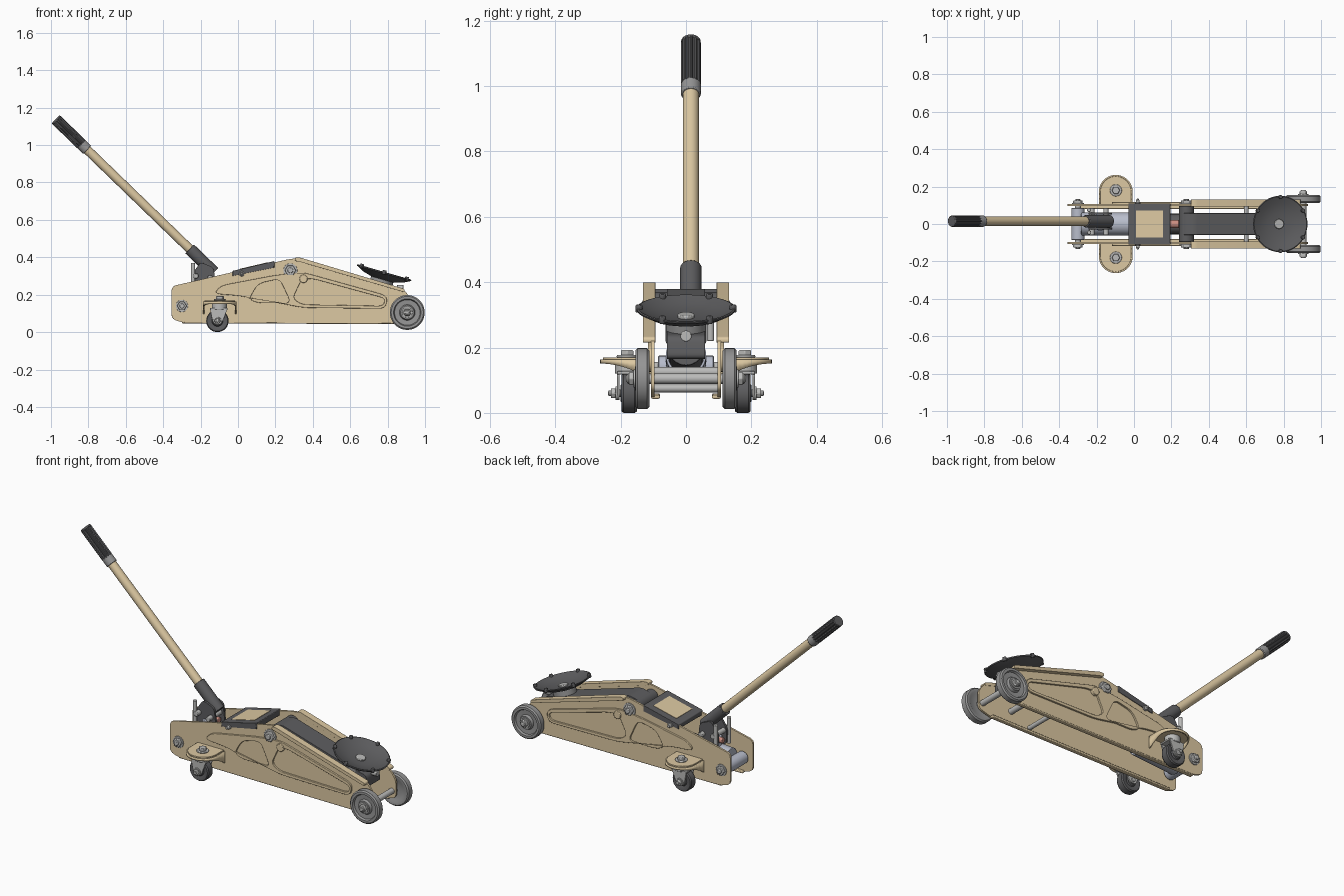
import bpy, bmesh, math
from mathutils import Vector, Matrix

if "Cube" in bpy.data.objects:
    bpy.data.objects.remove(bpy.data.objects["Cube"])


def material(name, rgb):
    m = bpy.data.materials.new(name)
    m.diffuse_color = (*rgb, 1)
    m.use_nodes = True
    m.node_tree.nodes["Principled BSDF"].inputs["Base Color"].default_value = m.diffuse_color
    return m


CREAM = material("cream_paint", (0.72, 0.58, 0.36))
DARK = material("dark_grey", (0.11, 0.11, 0.115))
STEEL = material("steel", (0.5, 0.5, 0.49))
WHEEL = material("wheel_grey", (0.3, 0.3, 0.3))
BLUE = material("blue_grey", (0.48, 0.51, 0.6))
PINK = material("dull_red", (0.6, 0.27, 0.22))


def finish(name, bm, mat, mirror=False, bevel=0, solid=0):
    if not solid:
        bmesh.ops.recalc_face_normals(bm, faces=bm.faces)
    me = bpy.data.meshes.new(name)
    bm.to_mesh(me)
    bm.free()
    ob = bpy.data.objects.new(name, me)
    bpy.context.collection.objects.link(ob)
    me.materials.append(mat)
    if solid:
        ob.modifiers.new("solid", 'SOLIDIFY').thickness = solid
    if bevel:
        b = ob.modifiers.new("bevel", 'BEVEL')
        b.width, b.segments, b.limit_method = bevel, 2, 'ANGLE'
        b.angle_limit = math.radians(40)
    if mirror:
        ob.modifiers.new("mirror", 'MIRROR').use_axis = (False, True, False)
    bpy.ops.object.select_all(action='DESELECT')
    ob.select_set(True)
    bpy.context.view_layer.objects.active = ob
    bpy.ops.object.shade_smooth_by_angle(angle=math.radians(35))
    return ob


def rounded(pts, r, n=5):
    out = []
    for i, p in enumerate(pts):
        p, a, b = Vector(p), Vector(pts[i - 1]), Vector(pts[(i + 1) % len(pts)])
        s = p + (a - p).normalized() * min(r, (a - p).length * 0.45)
        e = p + (b - p).normalized() * min(r, (b - p).length * 0.45)
        for k in range(n + 1):
            t = k / n
            out.append(s * (1 - t) ** 2 + p * 2 * t * (1 - t) + e * t * t)
    return out


def prism(name, loops, lo, hi, mat, plane='xz', bevel=0, mirror=False):
    """Closed outlines (the later ones are holes) extruded from lo to hi."""
    bm = bmesh.new()
    for loop in loops:
        vs = [bm.verts.new((p[0], lo, p[1]) if plane == 'xz' else (p[0], p[1], lo)) for p in loop]
        for i in range(len(vs)):
            bm.edges.new((vs[i - 1], vs[i]))
    bmesh.ops.triangle_fill(bm, use_beauty=True, use_dissolve=False, edges=bm.edges[:])
    ext = bmesh.ops.extrude_face_region(bm, geom=bm.faces[:], use_keep_orig=True)
    move = (0, hi - lo, 0) if plane == 'xz' else (0, 0, hi - lo)
    bmesh.ops.translate(bm, vec=move, verts=[g for g in ext['geom'] if isinstance(g, bmesh.types.BMVert)])
    return finish(name, bm, mat, mirror, bevel)


def lathe(name, profile, origin, axis, mat, n=32, mirror=False, flute=0, bevel=0):
    """Revolve (radius, height) points around an axis through origin."""
    bm = bmesh.new()
    rows = []
    for r, h in profile:
        rows.append([])
        for i in range(n):
            rr = r * (1 - flute * (i % 4 > 1))
            a = 2 * math.pi * i / n
            rows[-1].append(bm.verts.new((rr * math.cos(a), rr * math.sin(a), h)))
    for p, q in zip(rows, rows[1:]):
        for i in range(n):
            bm.faces.new((p[i - 1], p[i], q[i], q[i - 1]))
    bmesh.ops.remove_doubles(bm, verts=bm.verts[:], dist=1e-5)
    rot = Vector(axis).to_track_quat('Z', 'Y').to_matrix().to_4x4()
    bm.transform(Matrix.Translation(origin) @ rot)
    return finish(name, bm, mat, mirror, bevel)


def rod(name, a, b, r, mat, n=24, mirror=False, flute=0, bevel=0.003):
    d = Vector(b) - Vector(a)
    return lathe(name, [(0, 0), (r, 0), (r, d.length), (0, d.length)], a, d, mat, n, mirror, flute, bevel)


def bolt(name, x, y, z, r=0.026):
    rod(name + "_washer", (x, y, z), (x, y + 0.006, z), r * 1.25, STEEL, 24, True, 0, 0.001)
    rod(name + "_head", (x, y + 0.005, z), (x, y + 0.02, z), r, STEEL, 6, True)
    rod(name + "_stud", (x, y + 0.015, z), (x, y + 0.028, z), r * 0.5, STEEL, 16, True)


# Side plates with flanges and stamped panels
plate = rounded([(-.355, .07), (-.355, .245), (.27, .39), (.32, .395), (.89, .225),
                 (.93, .17), (.93, .07), (.85, .047), (-.3, .052)], .025)
prism("side_plate", [plate], .096, .107, CREAM, bevel=.002, mirror=True)
outer = rounded([(-.13, .205), (-.09, .25), (.2, .305), (.35, .32), (.8, .195), (.79, .125), (.35, .13), (.0, .195)], .04)
hole_a = rounded([(.07, .175), (.12, .26), (.235, .285), (.295, .155), (.12, .155)], .035)
hole_b = rounded([(.28, .18), (.33, .285), (.39, .285), (.775, .18), (.765, .14), (.33, .148)], .03)
hole_b = [p + Vector((.012, 0)) for p in hole_b]
hole_a = [p - Vector((.012, 0)) for p in hole_a]
prism("stamped_panel", [outer, hole_a, hole_b], .105, .117, CREAM, bevel=.005, mirror=True)
prism("slope_flange", [rounded([(.305, .399), (.33, .399), (.89, .231), (.89, .213), (.33, .376), (.305, .38)], .01)],
      .094, .132, CREAM, bevel=.006, mirror=True)
prism("bottom_flange", [[(-.3, .047), (.85, .043), (.85, .055), (-.3, .06)]], .08, .106, CREAM, bevel=.004, mirror=True)
rod("plate_boss", (.35, .1, .285), (.35, .124, .285), .022, CREAM, 24, True)
bolt("arm_pivot_bolt", .28, .106, .33, .03)
bolt("rear_bolt", -.3, .106, .14)
bolt("cover_bolt", .02, .108, .312, .011)

# Cross tubes
rod("rear_cross_tube", (-.3, -.085, .14), (-.3, .085, .14), .035, BLUE)
rod("rear_cross_bolt", (-.3, -.11, .14), (-.3, .11, .14), .016, STEEL)
rod("front_axle", (.905, -.18, .105), (.905, .18, .105), .016, STEEL)
rod("front_cross_rod", (.72, -.1, .125), (.72, .1, .125), .016, STEEL)
rod("lower_cross_rod", (.6, -.1, .075), (.6, .1, .075), .012, STEEL)

# Front wheels
lathe("front_wheel", [(.02, .118), (.06, .118), (.07, .112), (.086, .112), (.093, .119), (.093, .148),
                      (.086, .155), (.073, .155), (.068, .144), (.042, .142), (.036, .156), (.016, .156)],
      (.905, 0, .105), (0, 1, 0), WHEEL, 48, True)
bolt("wheel_nut", .905, .155, .105, .022)

# Rear caster wings with a curved skirt
cx, cr = -.0975, .0825
arc = [(cx + cr * math.cos(math.pi * i / 20), .172 + cr * math.sin(math.pi * i / 20)) for i in range(21)]
wing = [(cx + cr, .1)] + arc + [(cx - cr, .1)]
prism("caster_wing", [wing], .156, .17, CREAM, 'xy', .005, True)
bm = bmesh.new()
path = [(cx + cr, y) for y in (.1, .12, .145)] + arc + [(cx - cr, y) for y in (.145, .12, .1)]
top = [bm.verts.new((x, y, .163)) for x, y in path]
low = [bm.verts.new((x, y, .163 - .012 - .06 * (1 - (y - .1) / .155) ** 2)) for x, y in path]
for i in range(len(path) - 1):
    bm.faces.new((top[i], top[i + 1], low[i + 1], low[i]))
finish("caster_skirt", bm, CREAM, True, 0, .008)

# Casters
rod("caster_swivel", (-.1, .178, .12), (-.1, .178, .158), .04, STEEL, 32, True)
rod("caster_swivel_washer", (-.097, .18, .169), (-.097, .18, .177), .032, STEEL, 32, True)
rod("caster_swivel_nut", (-.097, .18, .175), (-.097, .18, .192), .022, STEEL, 6, True)
fork = rounded([(-.15, .128), (-.055, .128), (-.075, .075), (-.09, .04), (-.13, .04), (-.14, .075)], .02)
for tag, y in (("inner", .137), ("outer", .203)):
    prism("caster_fork_" + tag, [fork], y, y + .008, STEEL, bevel=.002, mirror=True)
prism("caster_fork_top", [[(-.15, .118), (-.055, .118), (-.055, .128), (-.15, .128)]], .137, .211, STEEL, bevel=.002, mirror=True)
lathe("caster_wheel", [(0, .15), (.025, .15), (.03, .155), (.045, .15), (.055, .15), (.06, .157), (.06, .191),
                       (.055, .198), (.045, .198), (.03, .193), (.025, .2), (0, .2)],
      (-.11, 0, .06), (0, 1, 0), DARK, 40, True)
rod("caster_axle", (-.11, .132, .06), (-.11, .215, .06), .012, STEEL, 16, True)
bolt("caster_axle_nut", -.11, .21, .06, .017)

# Hydraulic unit
rod("hydraulic_body", (-.28, 0, .155), (-.02, 0, .175), .062, BLUE, 40)
rod("hydraulic_cylinder", (-.03, 0, .175), (.25, 0, .2), .055, DARK, 40)
rod("hydraulic_piston", (.24, 0, .2), (.46, 0, .235), .02, STEEL)
rod("return_rod", (.12, 0, .3), (.24, 0, .3), .022, PINK)
rod("release_rod", (-.25, .02, .26), (-.13, .02, .26), .016, PINK)

# Top cover
prism("top_cover", [[(-.03, .3), (-.03, .327), (.195, .38), (.195, .345)]], -.11, .11, DARK, bevel=.004)
prism("cover_panel", [[(.01, .33), (.01, .3385), (.155, .3725), (.155, .362)]], -.072, .072, CREAM)

# Lift arm
prism("lift_arm", [rounded([(.24, .33), (.26, .368), (.32, .382), (.7, .27), (.85, .235), (.86, .165),
                            (.7, .165), (.35, .265)], .02)], -.058, .058, DARK, bevel=.006)
rod("arm_pivot_tube", (.28, -.096, .33), (.28, .096, .33), .04, DARK, 32)

# Saddle: tilted dish with rim tabs
tilt = math.radians(16)
nrm, centre = Vector((math.sin(tilt), 0, math.cos(tilt))), Vector((.78, 0, .312))
lathe("saddle_dish", [(0, -.034), (.06, -.032), (.11, -.018), (.149, .002), (.151, .008), (.146, .01),
                      (.11, -.006), (.06, -.018), (0, -.02)], centre, nrm, DARK, 64)
u = Vector((math.cos(tilt), 0, -math.sin(tilt)))
for i in range(6):
    a = math.pi * (i + .5) / 3
    p = centre + (u * math.cos(a) + Vector((0, 1, 0)) * math.sin(a)) * .144
    rod(f"saddle_tab_{i}", p - nrm * .004, p + nrm * .019, .011, DARK, 8)
rod("saddle_bolt", centre - nrm * .024, centre - nrm * .01, .026, STEEL)
rod("saddle_post", centre - nrm * .1, centre - nrm * .03, .062, WHEEL, 40)
rod("arm_end_pin", (.85, 0, .235), (.885, 0, .235), .017, STEEL)

# Handle with socket and fluted grip
hy = .015
end, base = Vector((-.975, hy, 1.138)), Vector((-.14, hy, .33))
d = (end - base).normalized()
rod("handle_tube", base, end - d * .02, .0245, CREAM, 32)
rod("handle_socket", base - d * .015, base + d * .165, .033, DARK, 32)
rod("grip_collar", end - d * .235, end - d * .19, .0305, WHEEL, 32)
rod("grip", end - d * .195, end - d * .008, .031, DARK, 48, flute=.13, bevel=0)
rod("grip_cap", end - d * .012, end, .03, DARK, 32)

# Handle yoke and linkage
yoke = rounded([(-.24, .22), (-.245, .31), (-.2, .375), (-.13, .345), (-.115, .22)], .02)
for tag, y in (("left", -.03), ("right", .05)):
    prism("yoke_plate_" + tag, [yoke], y, y + .012, DARK, bevel=.003)
rod("yoke_pin", (-.225, -.06, .3), (-.225, .085, .3), .014, STEEL)
rod("yoke_rear_pin", (-.15, -.06, .29), (-.15, .085, .29), .014, STEEL)
rod("yoke_base", (-.18, .01, .2), (-.18, .01, .27), .045, BLUE, 32)
for y in (-.045, .075):
    rod("link_post", (-.24, y, .22), (-.24, y, .37), .011, STEEL, 16)
